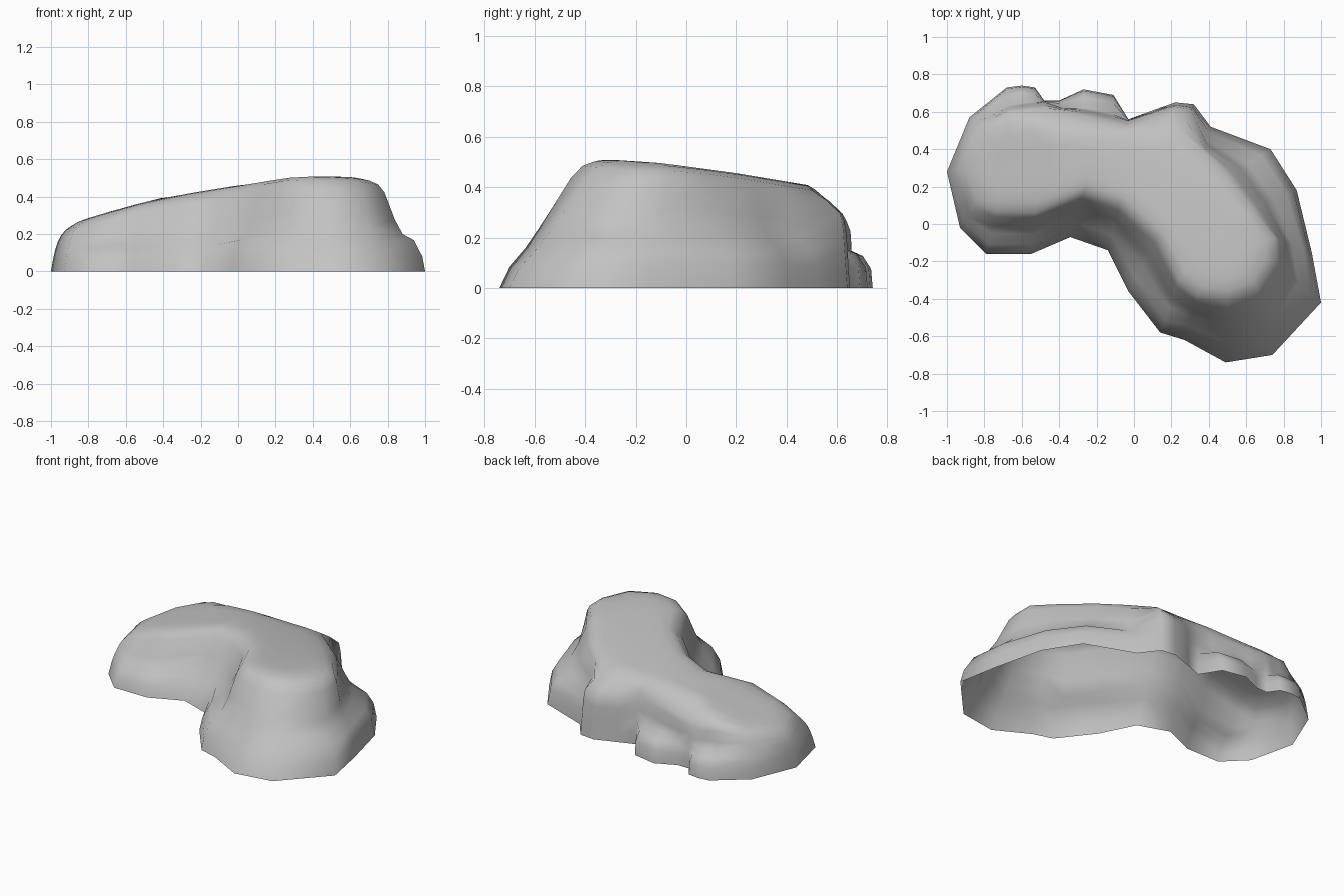
import bpy
import bmesh
from mathutils import Vector

default_cube = bpy.data.objects.get("Cube")
if default_cube:
    bpy.data.objects.remove(default_cube, do_unlink=True)

# Wall cross-sections: fraction of the way from foot to rim, fraction of wall height
PROFILES = {
    "slope": [(0, 0), (.12, .17), (.32, .33), (.48, .49), (.65, .67), (.86, .9), (1, 1)],
    "round": [(0, 0), (.1, .25), (.22, .48), (.38, .68), (.55, .82), (.8, .94), (1, 1)],
    "boulder": [(0, 0), (.06, .17), (.24, .36), (.48, .43), (.65, .6), (.87, .91), (1, 1)],
    "ledge": [(0, 0), (.07, .22), (.22, .37), (.52, .47), (.69, .66), (.87, .91), (1, 1)],
    "shelf": [(0, 0), (.05, .25), (.3, .42), (.72, .5), (.8, .68), (.9, .88), (1, 1)],
    "steep": [(0, 0), (.04, .2), (.08, .4), (.12, .6), (.2, .76), (.6, .9), (1, 1)],
}

# Wall columns around the rock: foot x, y and rim x, y in hundredths
COLUMNS = [
    (100, -42, 75, -20, "boulder"), (95, -15, 75, -7, "ledge"),
    (87, 18, 63, 8, "ledge"), (73, 40, 50, 25, "ledge"),
    (41, 52, 38, 38, "ledge"), (32, 64, 25, 50, "steep"),
    (22, 65, 18, 54, "steep"), (8, 60, 8, 54, "steep"),
    (-3, 56, -4, 52, "steep"), (-11, 69, -12, 55, "shelf"),
    (-27, 72, -26, 58, "shelf"), (-40, 66, -38, 61, "shelf"),
    (-48, 66, -48, 62, "steep"), (-53, 73, -54, 62, "shelf"),
    (-60, 74, -60, 61, "shelf"), (-68, 73, -66, 60, "shelf"),
    (-88, 57, -81, 52, "round"), (-100, 28, -90, 30, "round"),
    (-93, -2, -84, 13, "round"), (-79, -16, -74, 7, "boulder"),
    (-55, -16, -53, 6, "boulder"), (-34, -7, -27, 17, "slope"),
    (-14, -14, -8, 11, "slope"), (-3, -36, 13, -7, "boulder"),
    (14, -58, 24, -30, "boulder"), (27, -62, 34, -38, "slope"),
    (49, -74, 50, -41, "slope"), (74, -70, 66, -35, "slope"),
]
HEIGHT_ALONG_X = [(-1, .19), (-.9, .255), (-.6, .345), (-.4, .395),
                  (0, .46), (.3, .512), (.6, .505), (.8, .475)]
HEIGHT_ALONG_Y = [(-.45, .495), (-.35, .512), (-.1, .495), (.2, .455),
                  (.5, .405), (.55, .36), (.64, .3)]
# Middle line of the plateau, where the strips from both sides meet
SPINE = [Vector(p) for p in ((-.7, .32), (-.45, .35), (-.2, .36), (.05, .25),
                             (.25, .1), (.42, -.04), (.52, -.15))]


def interpolate(table, value):
    """Piecewise linear lookup, held constant past both ends."""
    if value <= table[0][0]:
        return table[0][1]
    for (a, za), (b, zb) in zip(table, table[1:]):
        if value <= b:
            return za + (zb - za) * (value - a) / (b - a)
    return table[-1][1]


def top_height(point):
    """Height of the sloping plateau above a plan position."""
    return min(interpolate(HEIGHT_ALONG_X, point.x), interpolate(HEIGHT_ALONG_Y, point.y))


def column_points(column):
    """One strip of points from the foot, up the wall and in to the spine."""
    fx, fy, rx, ry, kind = column
    foot, rim = Vector((fx, fy)) / 100, Vector((rx, ry)) / 100
    wall = top_height(rim) - .018
    points = []
    for across, up in PROFILES[kind]:
        plan = foot.lerp(rim, across)
        points.append((plan.x, plan.y, wall * up))
    centre = min(SPINE, key=lambda p: (p - rim).length)
    for inward, drop in ((.2, .004), (.45, 0), (.72, 0), (1, 0)):
        plan = rim.lerp(centre, inward)
        points.append((plan.x, plan.y, top_height(plan) - drop))
    return points


# Rock shell: walls and plateau, open underneath
mesh = bpy.data.meshes.new("rock")
bm = bmesh.new()
strips = [[bm.verts.new(p) for p in column_points(c)] for c in COLUMNS]
for left, right in zip(strips, strips[1:] + strips[:1]):
    for low in range(len(left) - 1):
        bm.faces.new((left[low], right[low], right[low + 1], left[low + 1]))
bmesh.ops.remove_doubles(bm, verts=bm.verts, dist=.001)
for face in bm.faces:
    face.smooth = True
bm.to_mesh(mesh)
bm.free()

# Plain grey stone
stone = bpy.data.materials.new("grey_stone")
stone.use_nodes = True
grey = (.54, .54, .54, 1)
stone.diffuse_color = grey
stone.node_tree.nodes["Principled BSDF"].inputs["Base Color"].default_value = grey
mesh.materials.append(stone)

rock = bpy.data.objects.new("rock", mesh)
bpy.context.collection.objects.link(rock)
